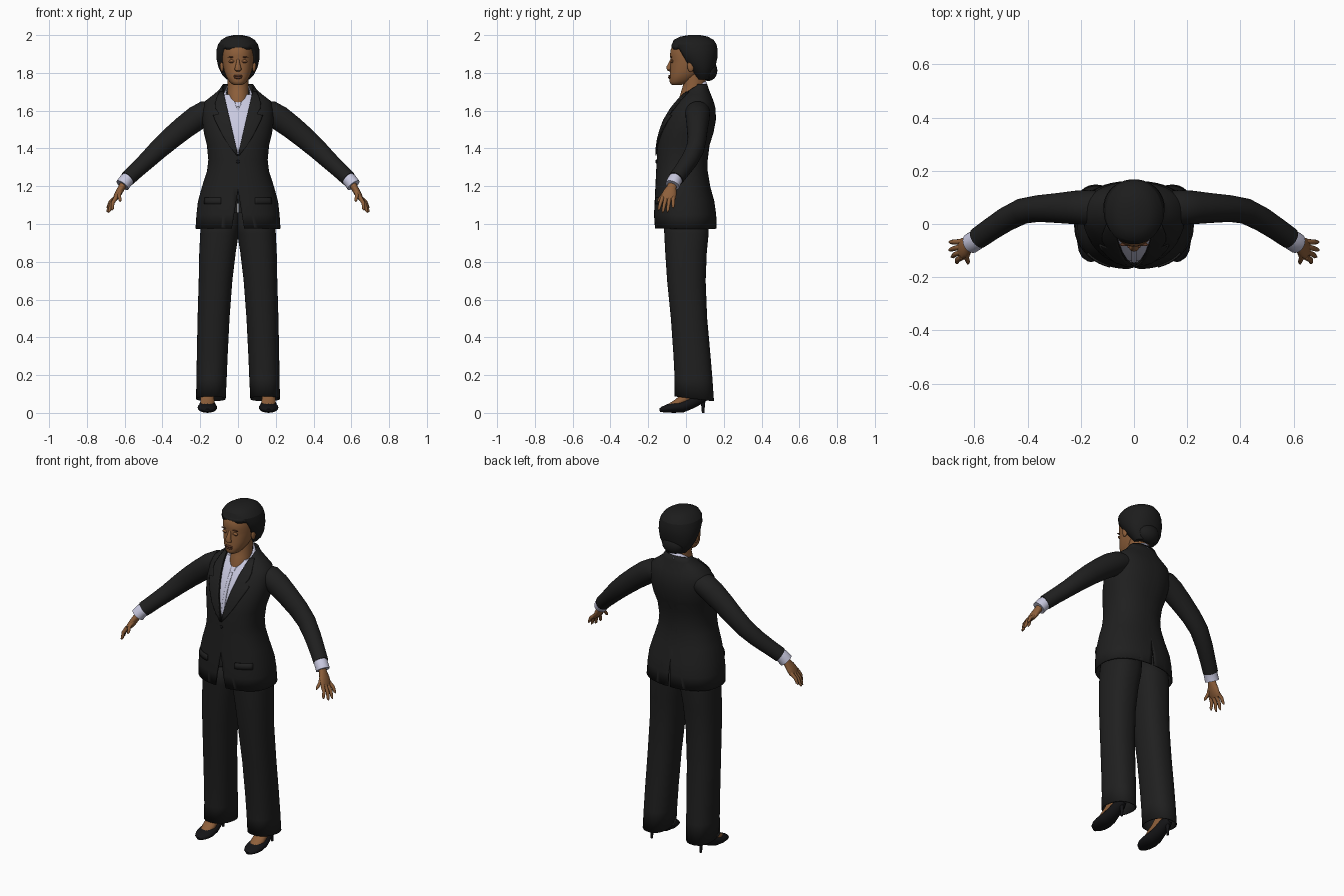
import bpy, bmesh, math
from mathutils import Vector

if "Cube" in bpy.data.objects:
    bpy.data.objects.remove(bpy.data.objects["Cube"])


def material(name, r, g, b):
    m = bpy.data.materials.new(name)
    m.diffuse_color = (r, g, b, 1)
    m.use_nodes = True
    m.node_tree.nodes["Principled BSDF"].inputs["Base Color"].default_value = m.diffuse_color
    return m


SUIT = material("suit_black", .014, .014, .014)
HAIR = material("hair_black", .012, .012, .012)
SHOE = material("shoe_black", .007, .007, .008)
SKIN = material("brown_skin", .27, .115, .043)
DARK = material("dark_brown", .11, .04, .02)
SHIRT = material("pale_lilac_shirt", .58, .58, .74)


def finish(name, bm, mat, mirror=False, thick=0, offset=-1):
    bmesh.ops.recalc_face_normals(bm, faces=bm.faces)
    me = bpy.data.meshes.new(name)
    bm.to_mesh(me)
    bm.free()
    me.materials.append(mat)
    ob = bpy.data.objects.new(name, me)
    bpy.context.collection.objects.link(ob)
    if thick:
        s = ob.modifiers.new("thickness", 'SOLIDIFY')
        s.thickness, s.offset = thick, offset
    if mirror:
        ob.modifiers.new("mirror", 'MIRROR').use_mirror_merge = False
    return ob


def skin_rings(rings, closed=True, caps=True):
    """Bridge successive rings of points with quads."""
    bm = bmesh.new()
    vs = [[bm.verts.new(p) for p in r] for r in rings]
    n = len(vs[0])
    for a, b in zip(vs, vs[1:]):
        for i in range(n if closed else n - 1):
            j = (i + 1) % n
            bm.faces.new((a[i], a[j], b[j], b[i]))
    if caps:
        bm.faces.new(vs[0])
        bm.faces.new(vs[-1])
    return bm


def spow(v, e):
    return math.copysign(abs(v) ** e, v)


def loft(sections, n=2.3, cx=0, caps=True, seg=40):
    """Stack of horizontal rounded sections: z, half width, front y, back y [, centre x]."""
    rings = []
    for s in sections:
        z, w, f, b = s[:4]
        x0 = s[4] if len(s) > 4 else cx
        rings.append([(x0 + w * spow(math.cos(t), 2 / n),
                       (f + b) / 2 + (b - f) / 2 * spow(math.sin(t), 2 / n), z)
                      for t in (2 * math.pi * i / seg for i in range(seg))])
    return skin_rings(rings, caps=caps)


def tube(points, ref=(0, 1, 0), seg=20, caps=True):
    """Tube through x, y, z, radius along ref, other radius."""
    P = [Vector(p[:3]) for p in points]
    rings = []
    for i, p in enumerate(points):
        d = (P[min(i + 1, len(P) - 1)] - P[max(i - 1, 0)]).normalized()
        u = Vector(ref) - d * d.dot(Vector(ref))
        u.normalize()
        v = d.cross(u)
        rings.append([P[i] + u * p[3] * math.cos(t) + v * p[4] * math.sin(t)
                      for t in (2 * math.pi * k / seg for k in range(seg))])
    return skin_rings(rings, caps=caps)


def ball(name, loc, size, mat, mirror=False):
    bm = bmesh.new()
    bmesh.ops.create_uvsphere(bm, u_segments=20, v_segments=12, radius=1)
    for v in bm.verts:
        v.co = Vector([c * s + l for c, s, l in zip(v.co, size, loc)])
    return finish(name, bm, mat, mirror)


def cut(bm, co, no):
    bmesh.ops.bisect_plane(bm, geom=bm.verts[:] + bm.edges[:] + bm.faces[:],
                           plane_co=co, plane_no=no)


def remove(bm, rule):
    bad = [f for f in bm.faces if rule(f.calc_center_median())]
    bmesh.ops.delete(bm, geom=bad, context='FACES')


# Jacket body: open V neck, cutaway front hem and back vent
TORSO = [(.975, .225, -.165, .162), (1.05, .22, -.17, .16), (1.12, .212, -.166, .15),
         (1.2, .19, -.162, .128), (1.28, .164, -.158, .115), (1.34, .157, -.155, .115),
         (1.42, .165, -.152, .125), (1.48, .18, -.14, .145), (1.55, .19, -.115, .158),
         (1.61, .188, -.08, .157), (1.65, .175, -.05, .146), (1.685, .13, -.02, .132),
         (1.71, .1, 0, .122), (1.74, .08, .03, .112)]
jacket = loft(TORSO, caps=False, seg=56)
for s in (1, -1):
    cut(jacket, (0, 0, 1.36), (1, 0, -.23 * s))
    cut(jacket, (0, 0, 1.18), (1, 0, .16 * s))
    cut(jacket, (0, 0, 1.14), (1, 0, .05 * s))
remove(jacket, lambda c: c.y < .06 and c.z > 1.36 and abs(c.x) < .23 * (c.z - 1.36))
remove(jacket, lambda c: c.y < 0 and c.z < 1.18 and abs(c.x) < .16 * (1.18 - c.z))
remove(jacket, lambda c: c.y > 0 and c.z < 1.14 and abs(c.x) < .05 * (1.14 - c.z))
finish("jacket_body", jacket, SUIT, thick=.008)


def front_y(x, z):
    for a, b in zip(TORSO, TORSO[1:]):
        if z <= b[0]:
            t = (z - a[0]) / (b[0] - a[0])
            w, f, k = [a[i] + (b[i] - a[i]) * t for i in (1, 2, 3)]
            break
    r = min(abs(x) / w, .985)
    return (f + k) / 2 - (k - f) / 2 * (1 - r ** 2.3) ** (1 / 2.3)


def patch(name, rows, mat, lift, thick, mirror=True):
    """Plate that follows the chest; rows hold z, inner x, outer x."""
    rings = []
    for z, a, b in rows:
        xs = [a + (b - a) * i / 8 for i in range(9)]
        rings.append([(x, front_y(x, z) - lift, z) for x in xs])
    return finish(name, skin_rings(rings, closed=False, caps=False), mat, mirror, thick, 0)


def lapel_edge(z):
    return .23 * (z - 1.36) - .001


patch("lapel", [(z, lapel_edge(z), o) for z, o in
                ((1.362, .006), (1.4, .036), (1.45, .07), (1.5, .097), (1.55, .122),
                 (1.575, .131), (1.58, .1), (1.61, .118), (1.64, .12), (1.67, .11), (1.7, .098))],
      SUIT, .005, .007)
patch("pocket_flap", [(1.105, .09, .178), (1.12, .09, .177), (1.14, .09, .174)], SUIT, .004, .006)
ball("jacket_button", (0, front_y(0, 1.33) - .002, 1.33), (.009, .005, .009), SHOE)

# Shirt front, placket and folded collar
shirt = [(z, w - .012, f + .012, b - .012) for z, w, f, b in TORSO[4:-2]]
finish("shirt", loft(shirt, seg=48), SHIRT)
patch("shirt_placket", [(1.38 + .03 * i, -.009, .009) for i in range(9)], SHIRT, -.01, .004, False)
edges = []
for part in range(2):
    rx, ry, cy, z0, k = ((.063, .07, .032, 1.702, .92), (.08, .09, .026, 1.665, .965))[part]
    row = []
    for i in range(41):
        a = (i / 20 - 1) * math.pi * k
        row.append((rx * math.sin(a), cy + ry * math.cos(a), z0 + .055 * math.cos(a)))
    edges.append(row)
finish("shirt_collar", skin_rings(edges, closed=False, caps=False), SHIRT, thick=.006, offset=0)

# Sleeves and cuffs
finish("sleeve", tube([(.12, .06, 1.60, .062, .05), (.17, .062, 1.59, .066, .064),
                       (.22, .062, 1.56, .063, .066), (.29, .06, 1.508, .056, .062),
                       (.36, .058, 1.45, .05, .058), (.42, .048, 1.396, .048, .053),
                       (.48, .018, 1.338, .046, .047), (.535, -.018, 1.287, .043, .043),
                       (.585, -.053, 1.24, .041, .041)], seg=28), SUIT, True)
finish("shirt_cuff", tube([(.57, -.045, 1.25, .036, .036), (.592, -.06, 1.232, .038, .038),
                           (.612, -.072, 1.205, .039, .038)]), SHIRT, True)

# Hands: palm, four fingers and thumb
finish("palm", tube([(.6, -.067, 1.222, .024, .02), (.615, -.076, 1.195, .025, .019),
                     (.63, -.085, 1.168, .036, .018), (.645, -.093, 1.142, .04, .016),
                     (.654, -.097, 1.126, .033, .01)]), SKIN, True)
for finger, base_y, tip in (("index_finger", -.124, (.668, -.146, 1.072)),
                            ("middle_finger", -.105, (.686, -.124, 1.06)),
                            ("ring_finger", -.086, (.695, -.098, 1.063)),
                            ("little_finger", -.067, (.694, -.068, 1.085)),
                            ("thumb", -.1, (.624, -.15, 1.118))):
    base = Vector((.645, base_y, 1.142)) if finger != "thumb" else Vector((.622, -.1, 1.178))
    tip = Vector(tip)
    mid = base.lerp(tip, .5) + Vector((.007, 0, .004))
    pts = [(*base, .011, .012), (*mid, .0095, .01), (*base.lerp(tip, .85), .008, .008),
           (*tip, .003, .003)]
    finish(finger, tube(pts, seg=10), SKIN, True)

# Trousers: one mirrored leg running up under the jacket
LEG = [(.065, .065, .222, -.06, .148), (.18, .06, .22, -.06, .14), (.3, .055, .218, -.066, .13),
       (.5, .045, .214, -.08, .112), (.7, .03, .208, -.1, .104), (.85, .012, .205, -.11, .11),
       (.95, -.004, .2, -.115, .12), (1.06, -.012, .188, -.12, .12)]
leg = loft([(z, (o - i) / 2, f, b, (o + i) / 2) for z, i, o, f, b in LEG], caps=False)
for v in leg.verts:  # hem sits higher over the instep
    if v.co.z < .07:
        v.co.z = .075 - .12 * (v.co.y - .04)
finish("trouser_leg", leg, SUIT, True, thick=.006)

# Feet and heeled shoes
X = .162
finish("shoe", tube([(X, -.14, .014, .012, .008), (X, -.125, .018, .034, .015),
                     (X, -.1, .023, .046, .022), (X, -.065, .028, .052, .028),
                     (X, -.02, .034, .046, .032), (X, .03, .056, .037, .033),
                     (X, .075, .08, .034, .032), (X, .108, .09, .018, .022)],
                    ref=(1, 0, 0)), SHOE, True)
finish("foot", tube([(X, -.085, .034, .03, .016), (X, -.045, .052, .038, .022),
                     (X, 0, .08, .036, .032), (X, .04, .12, .034, .036),
                     (X, .055, .2, .034, .036)], ref=(1, 0, 0)), SKIN, True)
finish("shoe_heel", tube([(X, .088, .08, .02, .02), (X, .09, .045, .009, .01),
                          (X, .091, 0, .006, .007)], ref=(1, 0, 0), seg=12), SHOE, True)

# Neck and head
finish("neck", loft([(1.6, .06, -.045, .09), (1.65, .06, -.042, .095), (1.7, .056, -.026, .095),
                     (1.74, .055, -.014, .1), (1.82, .058, -.02, .11)], 2), SKIN)
finish("head", loft([(1.735, .018, -.072, -.03), (1.742, .034, -.082, 0), (1.755, .046, -.087, .03),
                     (1.78, .062, -.086, .06), (1.81, .073, -.084, .1), (1.85, .081, -.082, .13),
                     (1.865, .083, -.08, .135), (1.89, .084, -.085, .14), (1.92, .083, -.082, .142),
                     (1.95, .078, -.07, .138), (1.975, .06, -.04, .11)], 2.2), SKIN)
finish("nose", tube([(0, -.076, 1.872, .007, .006), (0, -.084, 1.85, .01, .009),
                     (0, -.091, 1.83, .016, .013), (0, -.09, 1.818, .019, .012),
                     (0, -.082, 1.81, .013, .005)], ref=(1, 0, 0), seg=14), SKIN)
ball("upper_lip", (0, -.086, 1.784), (.025, .008, .006), DARK)
ball("lower_lip", (0, -.086, 1.775), (.022, .009, .007), DARK)
ball("eyelid", (.034, -.074, 1.861), (.016, .007, .009), SKIN, True)
ball("eye", (.034, -.077, 1.858), (.013, .005, .004), DARK, True)
ball("eyebrow", (.036, -.078, 1.883), (.02, .005, .003), DARK, True)
ball("ear", (.085, .025, 1.835), (.01, .018, .03), SKIN, True)

# Hair: thick cap trimmed along the hairline, with a low bun
hair = loft([(1.765, .06, .05, .128), (1.79, .084, .035, .14), (1.83, .104, 0, .155),
             (1.88, .115, -.045, .166), (1.92, .114, -.068, .168), (1.95, .106, -.076, .162),
             (1.975, .088, -.064, .146), (1.992, .06, -.03, .115), (2.0, .022, .015, .075)], 2.1)
cut(hair, (0, 0, 1.95), (0, 0, 1))
cut(hair, (0, -.05, 1.95), (0, 1.9, 1.1))
remove(hair, lambda c: c.z < 1.95 and 1.9 * (c.y + .05) + 1.1 * (c.z - 1.95) < 0)
finish("hair", hair, HAIR, thick=.026)
ball("hair_bun", (0, .118, 1.812), (.068, .048, .055), HAIR)

bpy.ops.object.select_all(action='SELECT')
bpy.context.view_layer.objects.active = bpy.data.objects["head"]
bpy.ops.object.shade_smooth_by_angle(angle=math.radians(40))
